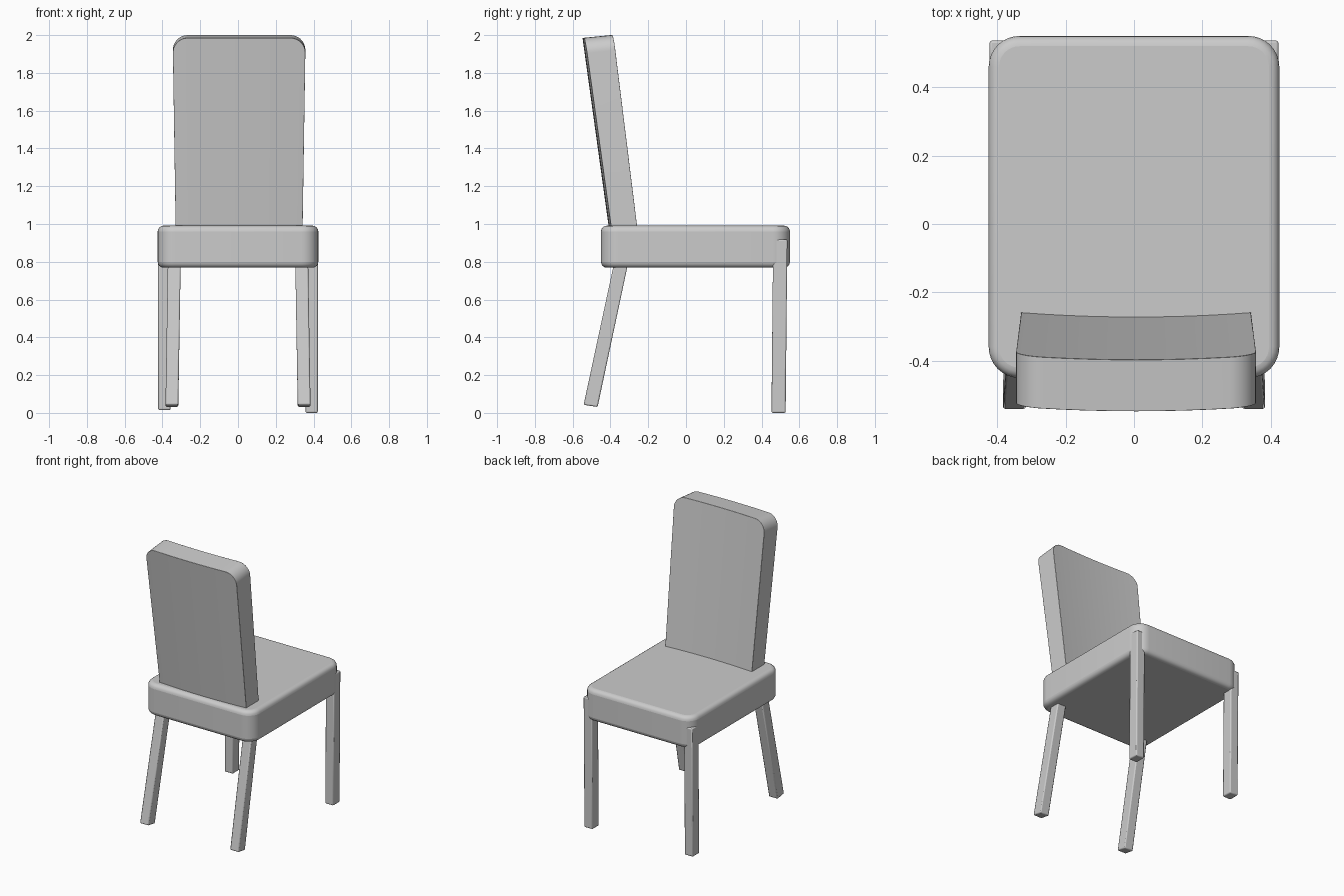
import bpy, bmesh, math

if "Cube" in bpy.data.objects:
    bpy.data.objects.remove(bpy.data.objects["Cube"])

def finish(name, bm, bevel=0.0, segments=2):
    bmesh.ops.recalc_face_normals(bm, faces=bm.faces)
    me = bpy.data.meshes.new(name)
    bm.to_mesh(me)
    bm.free()
    ob = bpy.data.objects.new(name, me)
    bpy.context.collection.objects.link(ob)
    if bevel:
        mod = ob.modifiers.new("soft_edges", 'BEVEL')
        mod.width, mod.segments = bevel, segments
        mod.limit_method, mod.angle_limit = 'ANGLE', math.radians(40)
    bpy.context.view_layer.objects.active = ob
    ob.select_set(True)
    bpy.ops.object.shade_smooth_by_angle(angle=math.radians(35))
    ob.select_set(False)
    return ob

def loft(bm, rings):
    """Skin quad rings into a closed solid."""
    vs = [[bm.verts.new(p) for p in r] for r in rings]
    for a, b in zip(vs, vs[1:]):
        for i in range(4):
            j = (i + 1) % 4
            bm.faces.new((a[i], a[j], b[j], b[i]))
    bm.faces.new(vs[0])
    bm.faces.new(vs[-1])

# Seat cushion: rounded plan corners, then rounded rims
bm = bmesh.new()
bmesh.ops.create_cube(bm, size=1)
for v in bm.verts:
    v.co = (v.co.x * 0.85, v.co.y * 1.0 + 0.05, 0.88 + v.co.z * 0.222)
upright = [e for e in bm.edges if abs(e.verts[0].co.z - e.verts[1].co.z) > 0.1]
bmesh.ops.bevel(bm, geom=upright, offset=0.09, segments=8, profile=0.5, affect='EDGES')
finish("seat", bm, 0.03, 4)

# Backrest: leaning slab, gently bowed across its width, rounded top corners
HALF, R, BOTTOM, TOP = 0.352, 0.08, 0.88, 2.0
arc = [(HALF - R + R * math.sin(math.radians(a)),
        TOP - R + R * math.cos(math.radians(a))) for a in range(0, 91, 10)]
half = [(x, TOP) for x in (0.0, 0.07, 0.14, 0.21)] + arc
columns = [(-x, z) for x, z in reversed(half[1:])] + half

def back_point(x, z, outer):
    t = (z - 0.99) / 1.01
    y = -0.41 - 0.14 * t if outer else -0.26 - 0.125 * t
    bow = 0.013 * (x / HALF) ** 2 - (0.0 if outer else 0.012)
    width = 0.955 + 0.045 * t
    return (x * width + 0.006, y + bow, z)

bm = bmesh.new()
loft(bm, [[back_point(x, BOTTOM, False), back_point(x, BOTTOM, True),
           back_point(x, z - 0.015, True), back_point(x, z, False)]
          for x, z in columns])
finish("backrest", bm, 0.01, 2)

# Legs: square bars between a foot and a hidden top
def leg(name, foot, top, size, foot_tilt=0.0):
    bm = bmesh.new()
    rings = []
    for (cx, cy, cz), tilt in ((foot, foot_tilt), (top, 0.0)):
        rings.append([(cx + sx * size[0] / 2, cy + sy * size[1] / 2, cz - sy * tilt)
                      for sx, sy in ((-1, -1), (1, -1), (1, 1), (-1, 1))])
    loft(bm, rings)
    finish(name, bm, 0.007, 2)

for side, s in (("left", -1), ("right", 1)):
    leg("straight_leg_" + side, (s * 0.39, 0.49, 0.0 if s > 0 else 0.015),
        (s * 0.39, 0.499, 0.918), (0.065, 0.075))
    leg("splayed_leg_" + side, (s * 0.35, -0.505, 0.037),
        (s * 0.336, -0.325, 0.88), (0.068, 0.074), 0.006)
